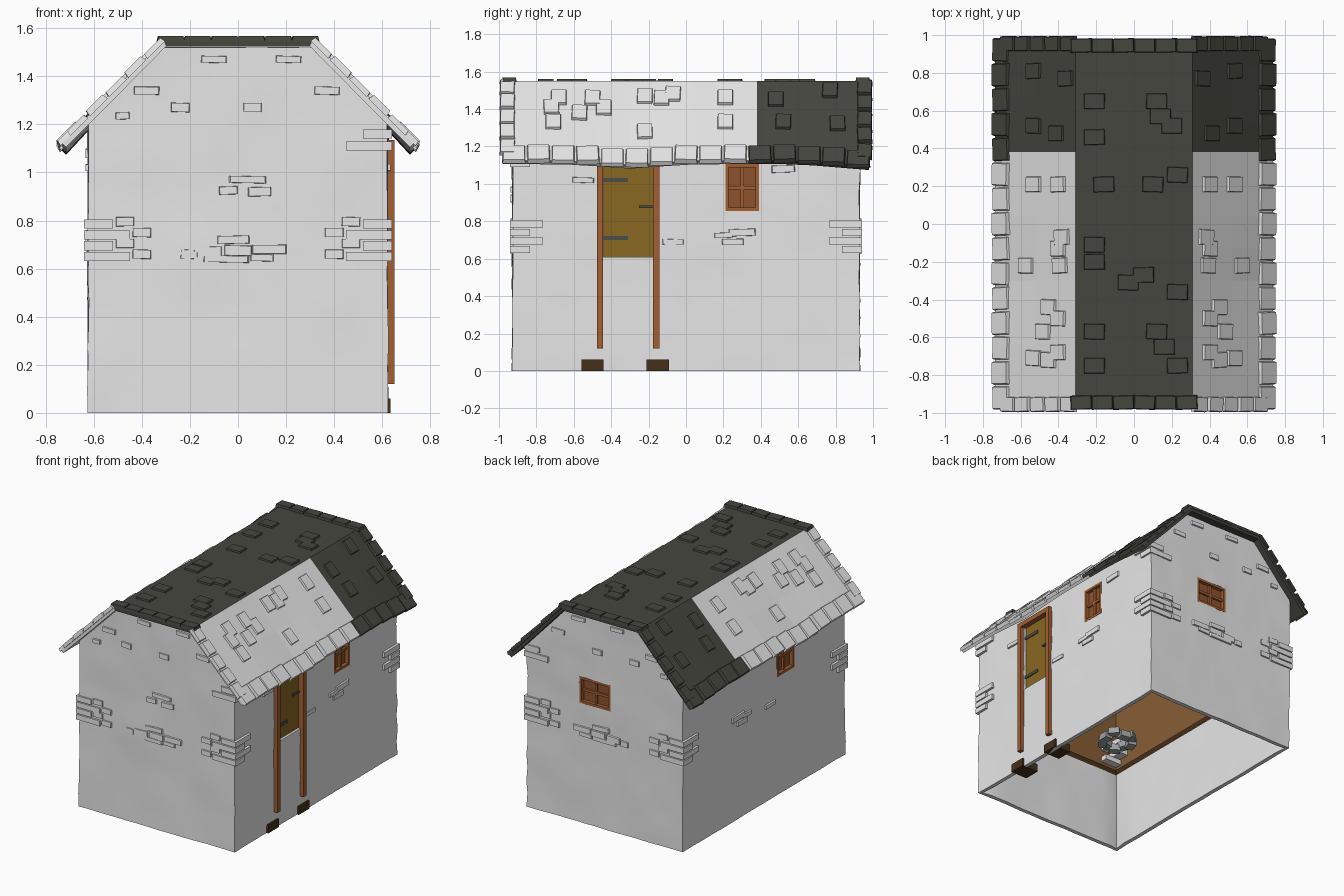
import bpy, bmesh, math, random
from mathutils import Vector, Matrix, noise

if "Cube" in bpy.data.objects:
    bpy.data.objects.remove(bpy.data.objects["Cube"])

random.seed(4)


def mat(name, r, g, b):
    m = bpy.data.materials.new(name)
    m.diffuse_color = (r, g, b, 1)
    m.use_nodes = True
    m.node_tree.nodes["Principled BSDF"].inputs["Base Color"].default_value = m.diffuse_color
    return m


PLASTER = mat("pale plaster", .8, .8, .8)
SLATE = mat("dark slate", .062, .062, .05)
TRIM = mat("orange brown wood", .36, .115, .035)
PANE = mat("shutter wood", .27, .085, .025)
DOOR = mat("ochre door", .25, .135, .015)
IRON = mat("iron", .07, .075, .07)
INNER = mat("inner wood", .25, .11, .035)
BEAM = mat("dark beam", .06, .03, .01)
STONE = mat("hearth stone", .35, .36, .37)


def finish(name, bm, mats, recalc=True):
    if recalc:
        bmesh.ops.recalc_face_normals(bm, faces=bm.faces)
    me = bpy.data.meshes.new(name)
    bm.to_mesh(me)
    bm.free()
    for m in mats:
        me.materials.append(m)
    ob = bpy.data.objects.new(name, me)
    bpy.context.collection.objects.link(ob)
    return ob


def slab(bm, c, u, n, su, sv, t, mi=0, taper=.9, twist=.04):
    """Tapered block lying on a surface: c on the surface, u along, n outward."""
    u, n, c = Vector(u).normalized(), Vector(n).normalized(), Vector(c)
    u = Matrix.Rotation(random.uniform(-twist, twist), 3, n) @ u
    v = n.cross(u)
    vs = []
    for h, k in ((-.008, 1), (t, taper)):
        for a, b in ((-1, -1), (1, -1), (1, 1), (-1, 1)):
            vs.append(bm.verts.new(c + u * a * su / 2 * k + v * b * sv / 2 * k + n * h))
    for f in ((3, 2, 1, 0), (4, 5, 6, 7), (0, 1, 5, 4), (1, 2, 6, 5), (2, 3, 7, 6), (3, 0, 4, 7)):
        bm.faces.new([vs[i] for i in f]).material_index = mi


def box(bm, lo, hi, M=Matrix(), mi=0):
    lo, hi = Vector(lo), Vector(hi)
    r = bmesh.ops.create_cube(bm, size=1, matrix=M @ Matrix.Translation((lo + hi) / 2)
                              @ Matrix.Diagonal((*(hi - lo), 1)))
    for f in {f for v in r["verts"] for f in v.link_faces}:
        f.material_index = mi


def box_object(name, lo, hi, m, M=Matrix()):
    bm = bmesh.new()
    box(bm, lo, hi, M)
    return finish(name, bm, [m])


# Walls: uneven shell, gable cut to the roof slope, open below
HX, HY, HZ = .62, .925, 1.52
bm = bmesh.new()
bmesh.ops.create_cube(bm, size=2, matrix=Matrix.Translation((0, 0, HZ / 2)) @ Matrix.Diagonal((HX, HY, HZ / 2, 1)))
bmesh.ops.subdivide_edges(bm, edges=bm.edges, cuts=15, use_grid_fill=True)
bm.faces.ensure_lookup_table()
bmesh.ops.delete(bm, geom=[f for f in bm.faces if abs(f.normal.z) > .9], context='FACES')
for s in (1, -1):
    bmesh.ops.bisect_plane(bm, geom=bm.verts[:] + bm.edges[:] + bm.faces[:], plane_co=(s * .31, 0, 1.52),
                           plane_no=(s, 0, 1), clear_outer=True)
for v in bm.verts:
    d = noise.noise(v.co * 5) * .012
    if abs(v.co.x) > HX - .01:
        v.co.x += math.copysign(d, v.co.x)
    if abs(v.co.y) > HY - .01:
        v.co.y += math.copysign(d, v.co.y)
walls = finish("walls", bm, [PLASTER], False)
sol = walls.modifiers.new("thick", 'SOLIDIFY')
sol.thickness, sol.offset = .03, -1

# Windows: (centre along wall frame, width, height); local y points outward
RIGHT = Matrix.Translation((HX, 0, 0)) @ Matrix.Rotation(-math.pi / 2, 4, 'Z')
LEFT = Matrix.Translation((-HX, 0, 0)) @ Matrix.Rotation(math.pi / 2, 4, 'Z')
BACK = Matrix.Translation((0, HY, 0))
windows = [("right_window", RIGHT @ Matrix.Translation((-.3, 0, .98)), .18, .25),
           ("left_window", LEFT @ Matrix.Translation((-.25, 0, .98)), .2, .25),
           ("back_window", BACK @ Matrix.Translation((.08, 0, .96)), .25, .19)]
cut = bmesh.new()
box(cut, (.5, -.44, .61), (.75, -.17, 1.12))
for name, M, w, h in windows:
    box(cut, (-w / 2, -.1, -h / 2), (w / 2, .1, h / 2), M)
    bm = bmesh.new()
    a, b = w / 2, h / 2
    box(bm, (-a, -.03, -b), (a, -.022, b), M, 1)
    for s in (-1, 1):
        box(bm, (s * a - .018, -.025, -b), (s * a + .018 * (s < 0), .004, b), M) if s > 0 else \
            box(bm, (-a, -.025, -b), (-a + .018, .004, b), M)
        z = s * (b - .009)
        box(bm, (-a, -.025, z - .009), (a, .004, z + .009), M)
    box(bm, (-.009, -.025, -b), (.009, -.008, b), M)
    box(bm, (-a, -.025, -.009), (a, -.008, .009), M)
    finish(name, bm, [TRIM, PANE])
cutter = finish("opening_cutter", cut, [PLASTER])
cutter.hide_render = True
bo = walls.modifiers.new("openings", 'BOOLEAN')
bo.operation, bo.solver, bo.object = 'DIFFERENCE', 'EXACT', cutter
bpy.context.view_layer.update()
dg = bpy.context.evaluated_depsgraph_get()
cut_mesh = bpy.data.meshes.new_from_object(walls.evaluated_get(dg))
walls.modifiers.clear()
walls.data = cut_mesh
bpy.data.objects.remove(cutter)
bpy.context.view_layer.objects.active = walls
walls.select_set(True)
bpy.ops.object.shade_smooth_by_angle(angle=math.radians(35))

# Door with frame, hinges and handle
box_object("door", (.596, -.45, .61), (.606, -.16, 1.13), DOOR)
for y in (-.46, -.16):
    box_object("door_post", (.61, y - .017, .12), (.65, y + .017, 1.13), TRIM)
box_object("door_lintel", (.61, -.477, 1.1), (.65, -.143, 1.135), TRIM)
bm = bmesh.new()
for z in (.71, 1.02):
    box(bm, (.604, -.44, z - .011), (.612, -.31, z + .011))
box(bm, (.604, -.25, .87), (.618, -.17, .885))
finish("door_iron", bm, [IRON])
for y in (-.5, -.15):
    box_object("ground_beam", (.5, y - .06, 0), (.635, y + .06, .06), BEAM)

# Raised bricks on the walls: (position, height, length, thickness)
gable = [(-.1, 1.47, .11, .03), (.21, 1.47, .11, .03), (-.38, 1.34, .11, .035), (.37, 1.34, .11, .035),
         (-.24, 1.27, .08, .04), (.06, 1.27, .08, .04), (-.48, 1.235, .06, .03)]
low = [(-.02, .72, .14, .035), (-.12, .67, .11, .045), (0, .675, .12, .045), (.13, .68, .15, .04),
       (-.05, .64, .2, .03), (.1, .645, .1, .03), (-.21, .66, .06, .04)]
mid = [(.04, .97, .16, .03), (-.04, .925, .08, .035), (.09, .92, .1, .04)]
side = [(-.55, 1.02, .12, .03), (.3, .74, .15, .04), (.2, .725, .1, .03), (.25, .69, .12, .035),
        (-.07, .69, .12, .03), (.52, 1.08, .13, .04)]
bm = bmesh.new()
for x, z, l, h in gable + low + mid:
    slab(bm, (x, -HY, z), (1, 0, 0), (0, -1, 0), l, h, .014)
for x, z, l, h in gable + low:
    slab(bm, (x + .05 * (z < .8), HY, z), (1, 0, 0), (0, 1, 0), l, h, .014)
for s in (1, -1):
    for y, z, l, h in side:
        slab(bm, (s * HX, y, z), (0, 1, 0), (s, 0, 0), l, h, .014)
    for t in (1, -1):   # corner stones
        for i, z in enumerate((.65, .695, .74, .785, 1.11, 1.16)):
            if i > 3 and s < 0:
                continue
            lx, ly = ((.17, .09), (.1, .16))[i % 2]
            box(bm, (min(s * (HX - lx), s * (HX + .02)), min(t * (HY - ly), t * (HY + .015)), z - .019),
                (max(s * (HX - lx), s * (HX + .02)), max(t * (HY - ly), t * (HY + .015)), z + .019))
            if i < 4:
                slab(bm, (s * (HX - lx - .05), t * HY, z + .01), (1, 0, 0), (0, t, 0), .08, .04, .012)
finish("raised_bricks", bm, [PLASTER])

# Roof sheets: flat dark top, sloped sides pale in front and dark behind
SPLIT = .38


def roof_z(x, y):
    k = max(0, (abs(x) - .31) / .44)
    return 1.55 - .44 * k - k * (.025 * math.exp(-((y + .3) / .2) ** 2) + .035 * max(0, y - .6) / .4)


ys = [-.98 + .17 * i for i in range(9)] + [SPLIT + .15 * i for i in range(1, 5)]
bm = bmesh.new()
xs = (-.735, -.52, -.31, .31, .52, .735)
grid = [[bm.verts.new((x, y, roof_z(x, y))) for x in xs] for y in ys]
for j in range(len(ys) - 1):
    for i in range(5):
        f = bm.faces.new((grid[j][i], grid[j][i + 1], grid[j + 1][i + 1], grid[j + 1][i]))
        f.material_index = int(i == 2 or ys[j] > SPLIT - .01)
roof = finish("roof", bm, [PLASTER, SLATE], False)
sol = roof.modifiers.new("thick", 'SOLIDIFY')
sol.thickness, sol.offset = .028, -1

# Roof tiles
top = [(-.21, .65), (.12, .65), (-.21, .46), (.14, .57), (.2, .52), (-.16, .21), (.1, .21), (.23, .26), (-.21, -.11),
       (-.21, -.2), (.05, -.27), (-.03, -.31), (.23, -.36), (-.21, -.57), (-.21, -.75), (.12, -.57), (.16, -.65),
       (.23, -.75)]
slope = [(.4, -.5), (.45, -.44), (.48, -.57), (.4, -.68), (.45, -.72), (.53, -.71), (.38, -.07), (.4, -.13),
         (.39, -.22), (.57, -.22), (.4, .21), (.53, .21), (.36, .77), (.53, .81), (.41, .48), (.53, .52)]
bm = bmesh.new()
for x, y in top:
    slab(bm, (x, y, 1.55), (1, 0, 0), (0, 0, 1), .115, .085, .012, 1)
for t in (-1, 1):
    for i in range(6):
        slab(bm, (-.28 + .112 * i, t * .945, 1.552), (1, 0, 0), (0, 0, 1), .115, .075, .016, 1)
for s in (1, -1):
    n, down = (s, 0, 1), (s, 0, -1)

    def tile(x, y, l, w, t=.014):
        slab(bm, (s * x, y, roof_z(x, y)), down, n, l, w, t, int(y > SPLIT))
    for x, y in slope:
        tile(x, y, .11, .085)
    for t in (-1, 1):
        for i in range(5):
            tile(.345 + .08 * i, t * .955, .105, .08, .016 + .004 * (i % 2))
    for i in range(15):
        tile(.702, -.92 + .1315 * i, .12, .125, .014 + .006 * (i % 2))
finish("roof_tiles", bm, [PLASTER, SLATE])

# Inner room lining with dark skirting, open below
for name, z0, z1, k, m in (("inner_lining", .57, 1.2, .583, INNER), ("inner_skirting", .57, .605, .575, BEAM)):
    bm = bmesh.new()
    box(bm, (-k, -k - .305, z0), (k, k + .305, z1))
    bm.normal_update()
    bmesh.ops.delete(bm, geom=[f for f in bm.faces if abs(f.normal.z) > .5], context='FACES')
    bmesh.ops.reverse_faces(bm, faces=bm.faces)
    finish(name, bm, [m], False)

# Hearth: ring of stones in the corner of the room
bm = bmesh.new()
for i in range(9):
    a = i * math.tau / 9
    slab(bm, (-.35 + .1 * math.cos(a), -.6 + .1 * math.sin(a), .61 + .02 * (i % 2)), (-math.sin(a), math.cos(a), 0),
         (0, 0, 1), .08, .06, .04)
finish("hearth_stones", bm, [STONE])
